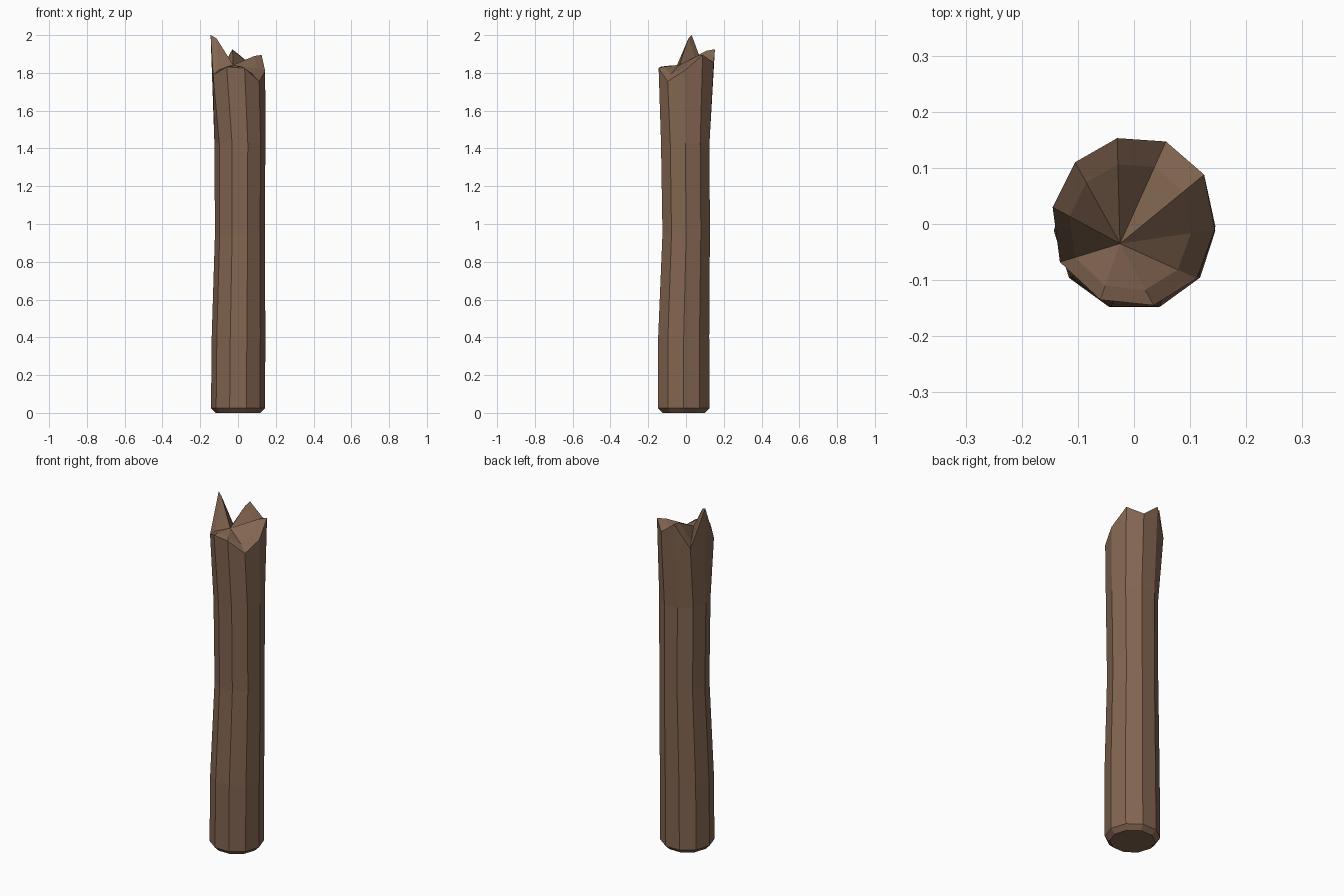
import bpy, bmesh, math

if "Cube" in bpy.data.objects:
    bpy.data.objects.remove(bpy.data.objects["Cube"])

SIDES = 10
wood = bpy.data.materials.new("brown wood")
wood.diffuse_color = (0.225, 0.13, 0.082, 1)
wood.use_nodes = True
wood.node_tree.nodes["Principled BSDF"].inputs["Base Color"].default_value = wood.diffuse_color

bm = bmesh.new()


def ring(cx, cy, r, z):
    """Ten-sided loop, first vertex on +x."""
    return [bm.verts.new((cx + r * math.cos(math.tau * k / SIDES),
                          cy + r * math.sin(math.tau * k / SIDES), z))
            for k in range(SIDES)]


def bridge(a, b):
    for k in range(SIDES):
        n = (k + 1) % SIDES
        bm.faces.new((a[k], a[n], b[n], b[k]))


# shaft: bottom chamfer and slightly bent trunk (centre x, centre y, radius, height)
loops = [ring(*p) for p in (
    (0, -0.012, 0.118, 0), (0, -0.012, 0.143, 0.025), (0.003, -0.012, 0.142, 0.41),
    (0.010, 0.001, 0.132, 0.95), (0.010, -0.004, 0.135, 1.43))]

# broken rim: splinter points, counter-clockwise from +x
rim = [(0.144, -0.01, 1.81), (0.125, 0.088, 1.895), (0.057, 0.147, 1.855),
       (-0.03, 0.153, 1.925), (-0.105, 0.11, 1.785), (-0.145, 0.03, 2.0),
       (-0.132, -0.068, 1.79), (-0.06, -0.135, 1.832), (0.035, -0.145, 1.825),
       (0.112, -0.097, 1.755)]
loops.append([bm.verts.new(p) for p in rim])

# inner rim leaning towards the core
core = (-0.025, -0.035, 1.842)
inner = []
for x, y, z in rim:
    t = 0.25
    tz = 0.1 if z > core[2] else 0.45
    inner.append(bm.verts.new((x + (core[0] - x) * t, y + (core[1] - y) * t,
                               z + (core[2] - z) * tz)))
loops.append(inner)

for a, b in zip(loops, loops[1:]):
    bridge(a, b)
bm.faces.new(loops[0][::-1])

# splintered top fan
c = bm.verts.new(core)
for k in range(SIDES):
    bm.faces.new((inner[k], inner[(k + 1) % SIDES], c))

bmesh.ops.recalc_face_normals(bm, faces=bm.faces)
mesh = bpy.data.meshes.new("broken_post")
bm.to_mesh(mesh)
bm.free()
mesh.materials.append(wood)
bpy.context.collection.objects.link(bpy.data.objects.new("broken_post", mesh))
